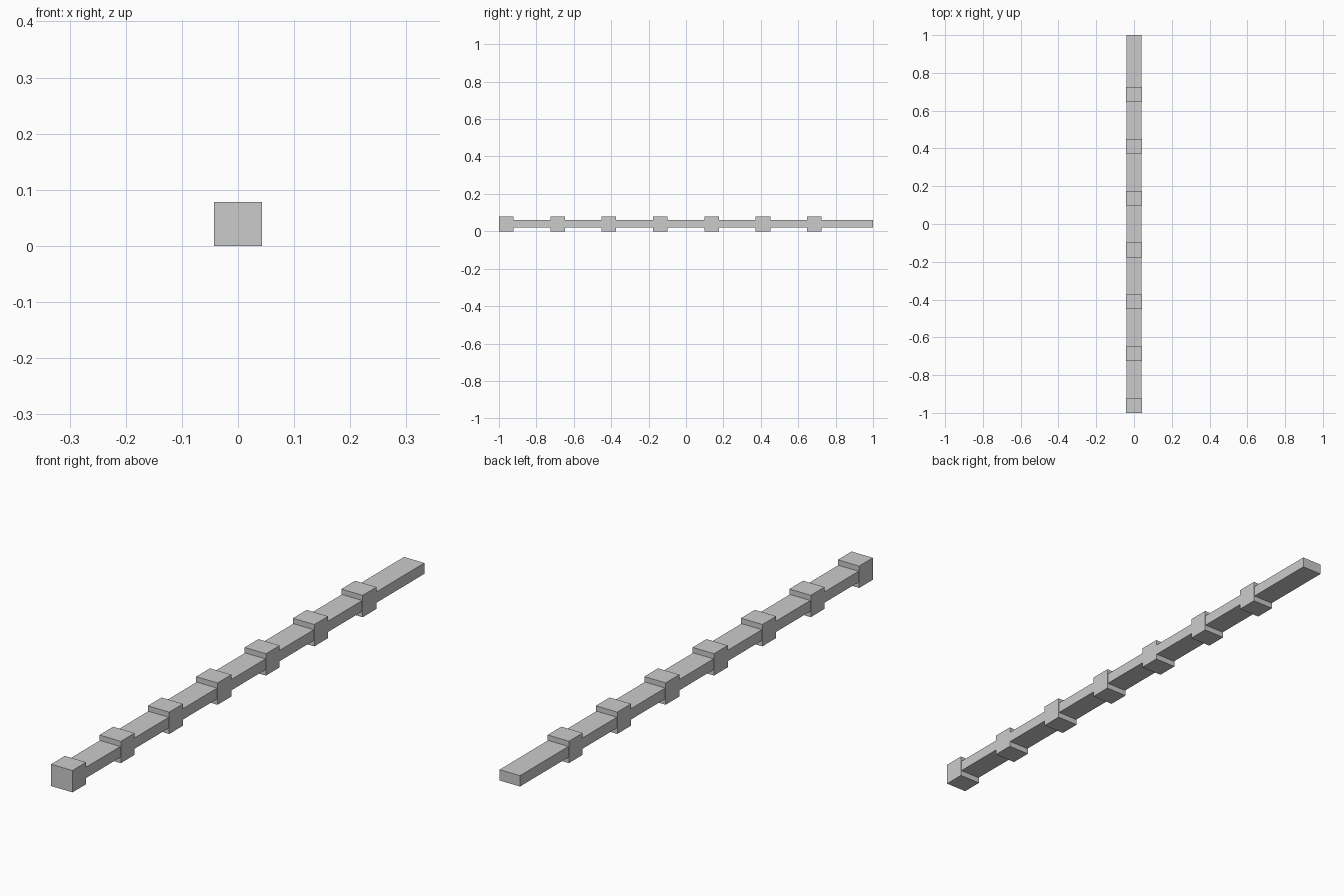
import bpy

if "Cube" in bpy.data.objects:
    bpy.data.objects.remove(bpy.data.objects["Cube"])


def box(name, x, y, z):
    """Add a box from (min, max) ranges on each axis."""
    spans = (x, y, z)
    bpy.ops.mesh.primitive_cube_add(size=1, location=[(a + b) / 2 for a, b in spans])
    ob = bpy.context.object
    ob.name = name
    ob.scale = [b - a for a, b in spans]
    bpy.ops.object.transform_apply(location=False, rotation=False, scale=True)
    return ob


COLLARS = 7
STEP = 0.2745
COLLAR_LENGTH = 0.078

# Long flat bar, starting inside the first collar
box("bar", (-0.0405, 0.0405), (-0.96, 1.0), (0.0205, 0.0595))

# Evenly spaced square collars around the bar
for i in range(COLLARS):
    y = -1 + i * STEP
    box(f"collar_{i + 1}", (-0.0425, 0.0425), (y, y + COLLAR_LENGTH), (0, 0.0785))
